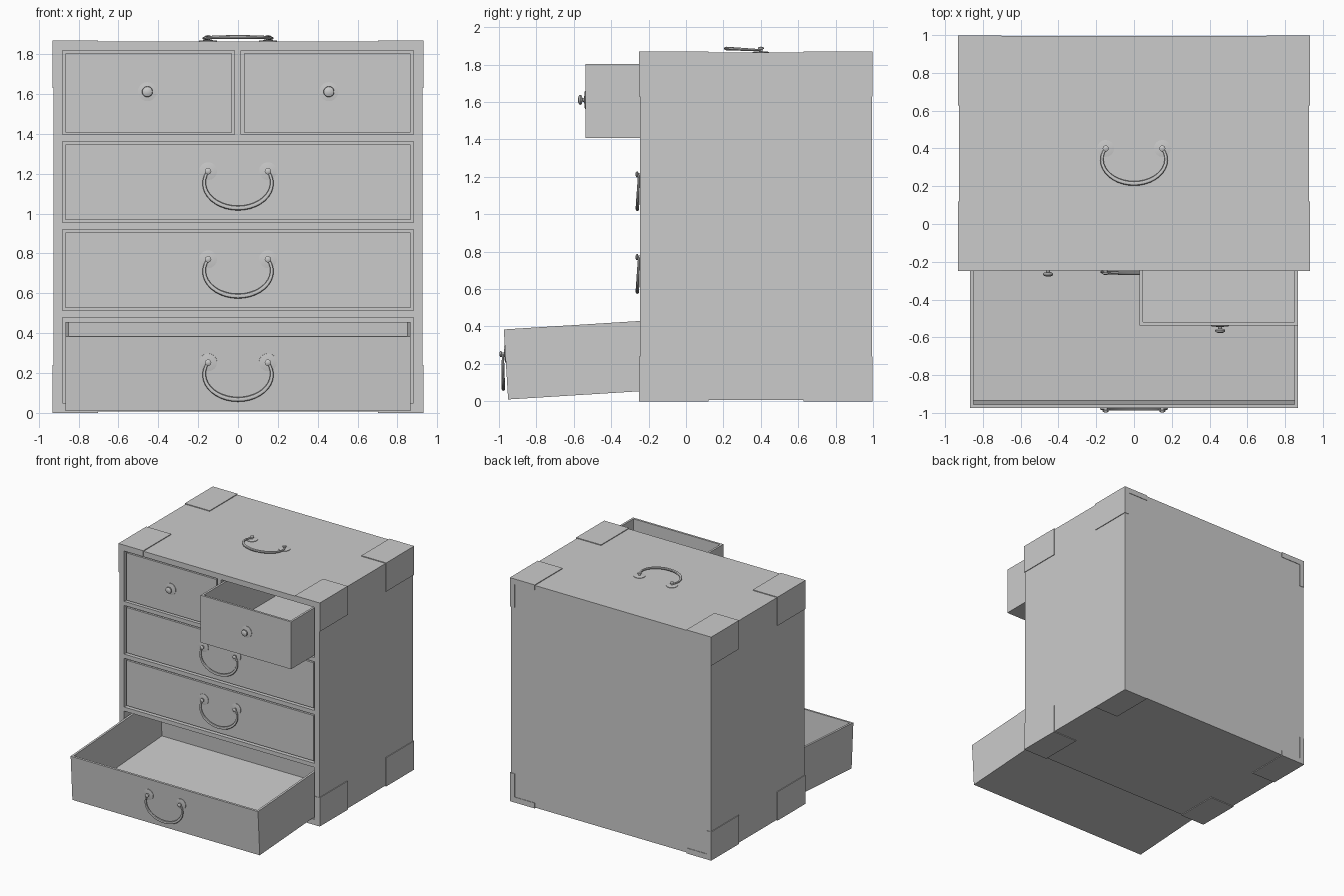
import bpy, bmesh
from math import cos, sin, pi, radians
from mathutils import Matrix, Vector

if "Cube" in bpy.data.objects:
    bpy.data.objects.remove(bpy.data.objects["Cube"])

# outer body limits and how far the corner plates stand proud of it
X, Y0, Y1, Z0, Z1 = 0.926, -0.246, 0.994, 0.006, 1.864
P = 0.006


def finish(name, bm, mat=Matrix(), smooth=False):
    bmesh.ops.recalc_face_normals(bm, faces=bm.faces)
    me = bpy.data.meshes.new(name)
    bm.to_mesh(me)
    bm.free()
    ob = bpy.data.objects.new(name, me)
    bpy.context.collection.objects.link(ob)
    ob.matrix_world = mat
    if smooth:
        bpy.ops.object.select_all(action='DESELECT')
        ob.select_set(True)
        bpy.context.view_layer.objects.active = ob
        bpy.ops.object.shade_smooth_by_angle(angle=radians(40))
    return ob


def add_box(bm, x0, x1, y0, y1, z0, z1):
    size = Matrix.Diagonal((abs(x1 - x0), abs(y1 - y0), abs(z1 - z0), 1))
    mid = Matrix.Translation(((x0 + x1) / 2, (y0 + y1) / 2, (z0 + z1) / 2))
    return bmesh.ops.create_cube(bm, size=1, matrix=mid @ size)['verts']


def board(name, *dims):
    bm = bmesh.new()
    add_box(bm, *dims)
    finish(name, bm)


def lathe(name, profile, mat, steps=20):
    """Spin (radius, outward) points around the -y axis."""
    bm = bmesh.new()
    vs = [bm.verts.new((r, -h, 0)) for r, h in profile]
    es = [bm.edges.new(p) for p in zip(vs, vs[1:])]
    bmesh.ops.spin(bm, geom=vs + es, cent=(0, 0, 0), axis=(0, 1, 0),
                   angle=2 * pi, steps=steps)
    bmesh.ops.remove_doubles(bm, verts=bm.verts, dist=1e-5)
    finish(name, bm, mat, True)


def bail_handle(name, mat):
    """Curved pull hanging from two pins, outward is local -y."""
    for s in (-1, 1):
        lathe(name + "_pin", [(0, 0), (0.045, 0), (0.045, 0.004), (0.03, 0.006),
                              (0.009, 0.007), (0.009, 0.017), (0.016, 0.02),
                              (0.016, 0.027), (0.009, 0.031), (0, 0.032)],
              mat @ Matrix.Translation((s * 0.15, 0, 0)), 16)
    # tapered tube swept along an open oval
    bm = bmesh.new()
    rings, n, sides = [], 24, 8
    for i in range(n + 1):
        a = radians(-208 + 236 * i / n)
        z = -0.059 + 0.126 * sin(a)
        c = Vector((0.17 * cos(a), -0.013 + 0.05 * z, z))
        out = Vector((cos(a) / 0.17, 0, sin(a) / 0.126)).normalized()
        r = 0.007 + 0.005 * sin(pi * i / n)
        rings.append([bm.verts.new(c + r * (out * cos(t) + Vector((0, 0.8 * sin(t), 0))))
                      for t in (2 * pi * k / sides for k in range(sides))])
    for a, b in zip(rings, rings[1:]):
        for k in range(sides):
            j = (k + 1) % sides
            bm.faces.new((a[k], a[j], b[j], b[k]))
    bm.faces.new(rings[0])
    bm.faces.new(rings[-1])
    finish(name + "_bail", bm, mat, True)


def drawer(name, x0, x1, height, mat):
    """Open tray with its front bottom edge on the local x axis."""
    bm = bmesh.new()
    add_box(bm, x0, x1, 0, 1.18, 0, height)
    top = max(bm.faces, key=lambda f: f.calc_center_median().z)
    bmesh.ops.inset_region(bm, faces=[top], thickness=0.025)
    ext = bmesh.ops.extrude_discrete_faces(bm, faces=[top])['faces'][0]
    bmesh.ops.translate(bm, verts=ext.verts, vec=(0, 0, 0.025 - height))
    finish(name, bm, mat)


# cabinet shell
IX, YB, ZB, ZT = 0.881, 0.95, 0.05, 1.818
board("cabinet_left_side", -X, -IX, Y0, Y1, Z0, Z1)
board("cabinet_right_side", IX, X, Y0, Y1, Z0, Z1)
board("cabinet_top", -IX, IX, Y0, Y1, ZT, Z1)
board("cabinet_bottom", -IX, IX, Y0, Y1, Z0, ZB)
board("cabinet_back", -IX, IX, YB, Y1, ZB, ZT)
for lo, hi in ((0.479, 0.513), (0.921, 0.956), (1.363, 1.397)):
    board("shelf", -IX, IX, Y0, YB, lo, hi)
board("top_row_divider", -0.017, 0.016, Y0, YB, 1.397, ZT)

# eight wrap-around corner plates
ym, zm = (Y0 + Y1) / 2, (Z0 + Z1) / 2
hx, hy, hz = X + P, (Y1 - Y0) / 2 + 0.004, (Z1 - Z0) / 2 + P
ix, iy, iz = hx - 0.23, hy - 0.37, hz - 0.24
for sx in (-1, 1):
    for sy in (-1, 1):
        for sz in (-1, 1):
            bm = bmesh.new()
            for xa, ya, za in ((ix, iy, hz - 0.012), (hx - 0.012, iy, iz),
                               (ix, hy - 0.008, hz - 0.045),
                               (hx - 0.045, hy - 0.008, iz)):
                add_box(bm, sx * xa, sx * hx, ym + sy * ya, ym + sy * hy,
                        zm + sz * za, zm + sz * hz)
            finish("corner_plate", bm)

# small top drawers with round knobs, the right one pulled out
for name, x0, x1, kx, y in (("left", -0.867, -0.031, -0.455, -0.238),
                            ("right", 0.03, 0.867, 0.456, -0.537)):
    m = Matrix.Translation((0, y, 1.408))
    drawer(name + "_small_drawer", x0, x1, 0.396, m)
    lathe(name + "_knob", [(0, 0), (0.048, 0), (0.048, 0.004), (0.03, 0.006),
                           (0.011, 0.008), (0.01, 0.017), (0.022, 0.02),
                           (0.027, 0.027), (0.025, 0.034), (0.014, 0.039), (0, 0.041)],
          m @ Matrix.Translation((kx, 0, 0.204)))

# wide drawers, the lowest pulled out and tipped down
for name, y, z, h, tilt in (("upper", -0.238, 0.969, 0.379, 0),
                            ("middle", -0.238, 0.527, 0.379, 0),
                            ("lower", -0.951, 0.01, 0.375, 3.55)):
    m = Matrix.Translation((0, y, z)) @ Matrix.Rotation(radians(tilt), 4, 'X')
    drawer(name + "_wide_drawer", -0.867, 0.867, h, m)
    bail_handle(name + "_handle", m @ Matrix.Translation((0, 0, 0.244)))

# carrying handle lying on the top
bail_handle("top_handle", Matrix.Translation((0, 0.4, Z1)) @ Matrix.Rotation(-pi / 2, 4, 'X'))
